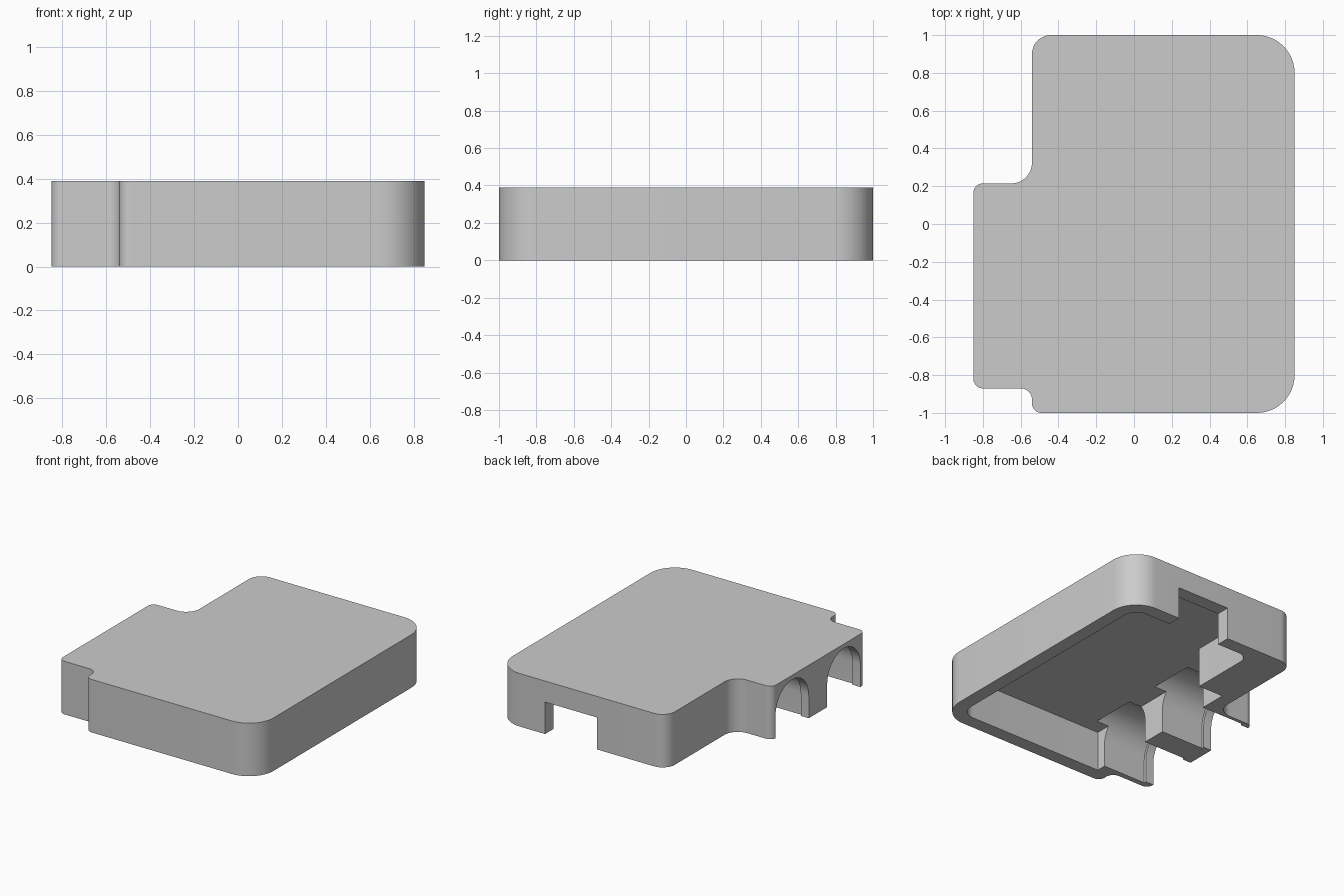
import bpy, bmesh, math
from mathutils import Vector

cube = bpy.data.objects.get("Cube")
if cube:
    bpy.data.objects.remove(cube, do_unlink=True)

grey = bpy.data.materials.new("light grey")
grey.use_nodes = True
GREY = (0.6, 0.6, 0.6, 1)
grey.diffuse_color = GREY
grey.node_tree.nodes["Principled BSDF"].inputs["Base Color"].default_value = GREY

HEIGHT = 0.39
STEPS = 12


def rounded(corners):
    """Turn right-angled (x, y, radius) corners into a rounded outline."""
    points = []
    for i, (x, y, r) in enumerate(corners):
        p = Vector((x, y))
        if r == 0:
            points.append(p)
            continue
        back = (Vector(corners[i - 1][:2]) - p).normalized() * r
        ahead = (Vector(corners[(i + 1) % len(corners)][:2]) - p).normalized() * r
        for k in range(STEPS + 1):
            t = math.pi / 2 * k / STEPS
            points.append(p + back * (1 - math.sin(t)) + ahead * (1 - math.cos(t)))
    return points


def arch(y, z, r):
    """Upside-down U outline in the y-z plane, open at the floor."""
    points = [Vector((y - r, -0.1)), Vector((y + r, -0.1))]
    for k in range(2 * STEPS + 1):
        t = math.pi * k / (2 * STEPS)
        points.append(Vector((y + r * math.cos(t), z + r * math.sin(t))))
    return points


def prism(name, outline, start, end, along_x=False):
    """Extrude an outline along z, or along x for a y-z outline."""
    bm = bmesh.new()
    place = (lambda p, d: (d, p.x, p.y)) if along_x else (lambda p, d: (p.x, p.y, d))
    face = bm.faces.new([bm.verts.new(place(p, start)) for p in outline])
    extruded = bmesh.ops.extrude_face_region(bm, geom=[face])["geom"]
    shift = Vector(place(Vector((0, 0)), end - start))
    bmesh.ops.translate(bm, vec=shift, verts=[v for v in extruded if isinstance(v, bmesh.types.BMVert)])
    bmesh.ops.recalc_face_normals(bm, faces=bm.faces)
    mesh = bpy.data.meshes.new(name)
    bm.to_mesh(mesh)
    bm.free()
    mesh.materials.append(grey)
    obj = bpy.data.objects.new(name, mesh)
    bpy.context.collection.objects.link(obj)
    return obj


# Outer body with a stepped side
cover = prism("cover", rounded([
    (0.85, -1, 0.2), (0.85, 1, 0.2), (-0.54, 1, 0.1), (-0.54, 0.215, 0.11),
    (-0.85, 0.215, 0.05), (-0.85, -0.87, 0.05), (-0.54, -0.87, 0.06), (-0.54, -1, 0.05),
]), 0, HEIGHT)

# Hollow underside
cutters = [prism("cavity_cutter", rounded([
    (0.75, -0.9, 0.1), (0.75, 0.9, 0.1), (-0.24, 0.9, 0.08),
    (-0.24, 0.39, 0), (-0.44, 0.39, 0), (-0.44, -0.9, 0),
]), -0.1, 0.29)]

# Slot in the back wall
cutters.append(prism("back_slot_cutter", rounded([
    (0.024, 0.8, 0), (0.447, 0.8, 0), (0.447, 1.1, 0), (0.024, 1.1, 0),
]), -0.1, 0.235))

# Two arched side ports, each with a narrower outer lip
for y in (-0.02, -0.62):
    cutters.append(prism("port_channel_cutter", arch(y, 0.165, 0.21), -0.785, -0.34, True))
    cutters.append(prism("port_lip_cutter", arch(y, 0.165, 0.193), -0.95, -0.7, True))

bpy.context.view_layer.objects.active = cover
for cutter in cutters:
    cutter.hide_render = True
    mod = cover.modifiers.new("cut", "BOOLEAN")
    mod.operation = "DIFFERENCE"
    mod.solver = "EXACT"
    mod.object = cutter
    bpy.ops.object.modifier_apply(modifier=mod.name)
for cutter in cutters:
    bpy.data.objects.remove(cutter, do_unlink=True)

for obj in bpy.context.selected_objects:
    obj.select_set(False)
cover.select_set(True)
bpy.ops.object.shade_smooth_by_angle(angle=math.radians(30))
